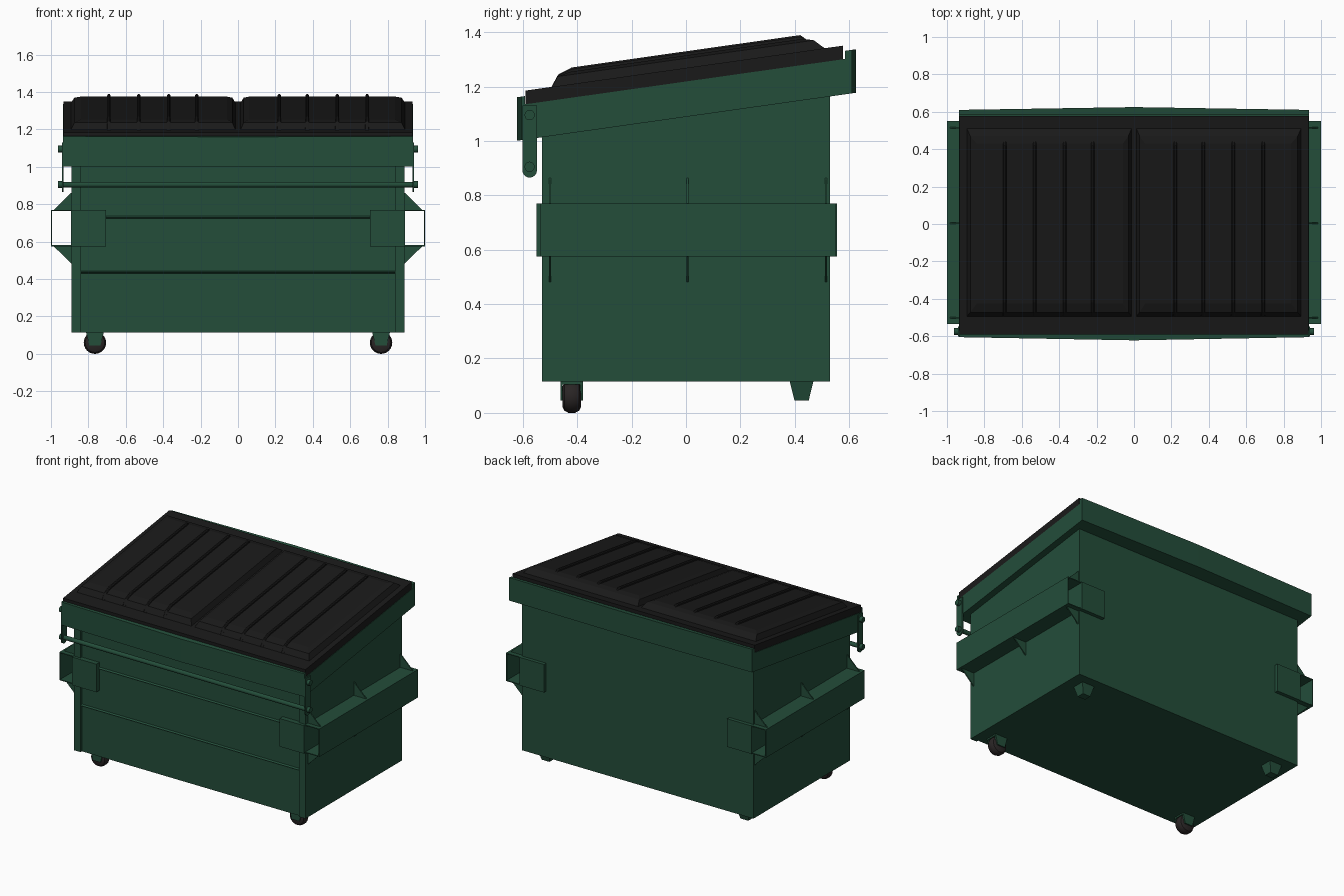
import bpy, bmesh
from math import pi, cos, sin

if "Cube" in bpy.data.objects:
    bpy.data.objects.remove(bpy.data.objects["Cube"])

def material(name, col):
    m = bpy.data.materials.new(name)
    m.diffuse_color = (*col, 1)
    m.use_nodes = True
    m.node_tree.nodes["Principled BSDF"].inputs["Base Color"].default_value = m.diffuse_color
    return m

GREEN = material("green_steel", (0.017, 0.075, 0.042))
BLACK = material("black_plastic", (0.010, 0.010, 0.010))
RUBBER = material("dark_rubber", (0.022, 0.018, 0.018))
SLOPE, BASE = 0.1416, 1.2685          # plane of the sloping lid top

def tilt(x, y, h):
    return (x, y, BASE + SLOPE * y + h)

def loft(name, rings, mat, caps=True, closed=False):
    """Skin a list of equal-length rings of points."""
    bm = bmesh.new()
    vs = [[bm.verts.new(p) for p in r] for r in rings]
    n = len(vs[0])
    pairs = list(zip(vs, vs[1:])) + ([(vs[-1], vs[0])] if closed else [])
    for a, b in pairs:
        for i in range(n):
            j = (i + 1) % n
            bm.faces.new((a[i], a[j], b[j], b[i]))
    if caps and not closed:
        bm.faces.new(vs[0])
        bm.faces.new(vs[-1])
    bmesh.ops.recalc_face_normals(bm, faces=bm.faces)
    me = bpy.data.meshes.new(name)
    bm.to_mesh(me)
    bm.free()
    me.materials.append(mat)
    ob = bpy.data.objects.new(name, me)
    bpy.context.collection.objects.link(ob)
    return ob

def rect(x0, x1, y0, y1):
    return [(x0, y0), (x1, y0), (x1, y1), (x0, y1)]

def box(name, x0, x1, y0, y1, z0, z1, mat=GREEN):
    r = rect(x0, x1, y0, y1)
    return loft(name, [[(x, y, z) for x, y in r] for z in (z0, z1)], mat)

def slab(name, outline, h0, h1, mat=GREEN):
    """Prism lying in the sloping plane of the lid."""
    return loft(name, [[tilt(x, y, h) for x, y in outline] for h in (h0, h1)], mat)

def along_x(name, yz, x0, x1, mat=GREEN):
    return loft(name, [[(x, y, z) for y, z in yz] for x in (x0, x1)], mat)

def along_y(name, xz, y0, y1, mat=GREEN):
    return loft(name, [[(x, y, z) for x, z in xz] for y in (y0, y1)], mat)

def disc(cu, cv, r, n=16):
    return [(cu + r * cos(2 * pi * i / n), cv + r * sin(2 * pi * i / n)) for i in range(n)]

def smooth(ob):
    for o in bpy.context.selected_objects:
        o.select_set(False)
    ob.select_set(True)
    bpy.context.view_layer.objects.active = ob
    bpy.ops.object.shade_smooth_by_angle(angle=0.6)

# Bin body with corner posts and recessed front panel
plan = [(-.89, -.53), (-.84, -.53), (-.84, -.515), (.84, -.515),
        (.84, -.53), (.89, -.53), (.89, .53), (-.89, .53)]
loft("body", [[(x, y, .115) for x, y in plan],
              [tilt(x, y, -.17) for x, y in plan]], GREEN)

# Horizontal creases on the front panel
for z in (.437, .73):
    along_x("front_crease", [(-.51, z - .01), (-.527, z), (-.51, z + .01)], -.84, .84)

# Sloping rim band, bowed at front and back, with raised lips
rim = [(-.935, -.605), (0, -.622), (.935, -.605), (.935, .61), (0, .625), (-.935, .61)]
slab("rim_band", rim, -.18, -.05)
slab("front_lip", [(-.935, -.605), (0, -.622), (.935, -.605), (.935, -.592), (-.935, -.592)], -.05, -.02)
slab("back_lip", [(.935, .61), (0, .625), (-.935, .61), (-.935, .585), (.935, .585)], -.05, -.02)

for s, side in ((-1, "left"), (1, "right")):
    # Lid half with domed panel
    slab(side + "_lid", rect(0, s * .932, -.59, .577), -.05, 0, BLACK)
    dome = [(.012, .895, -.495, .512, -.002), (.03, .875, -.472, .47, .035),
            (.06, .84, -.425, .43, .046)]
    loft(side + "_lid_dome", [[tilt(x, y, h) for x, y in rect(s * a, s * b, c, d)]
                              for a, b, c, d, h in dome], BLACK)

    # Stiffening ribs on the lid
    for x in (.22, .37, .53, .69):
        path = [(-.495, 0), (-.47, .042), (-.42, .061), (.42, .061), (.445, .04)]
        loft(side + "_lid_rib", [[tilt(s * x + dx, y, h * f) for dx, f in
                                  ((-.011, 0), (-.009, .9), (-.004, 1), (.004, 1), (.009, .9), (.011, 0))]
                                 for y, h in path], BLACK)

    # Open-ended fork pocket
    outer = [(s * .885, .575), (s * 1.0, .575), (s * 1.0, .77), (s * .885, .77)]
    inner = [(s * .892, .581), (s * .994, .581), (s * .994, .764), (s * .892, .764)]
    loft(side + "_fork_pocket", [[(x, y, z) for x, z in p] for p, y in
                                 ((outer, -.535), (outer, .55), (inner, .55), (inner, -.535))],
         GREEN, closed=True)
    # Pocket reinforcement plates on front and back faces
    for y0, y1, end in ((-.55, -.51, "front"), (.525, .555, "back")):
        box(f"{side}_{end}_pocket_plate", s * .705, s * .892, y0, y1, .575, .77)
    # Triangular gussets above and below the pocket
    for y in (-.5, .005, .515):
        for za, zb in ((.77, .865), (.575, .48)):
            along_y(side + "_gusset", [(s * .888, za), (s * .985, za), (s * .888, zb)],
                    y - .004, y + .004)

    # Hinge arm with rounded bottom and two bolts
    arm = [(-.602, 1.13)] + [(-.575 + .027 * cos(pi + i * pi / 8), .892 + .027 * sin(pi + i * pi / 8))
                             for i in range(9)] + [(-.548, 1.13)]
    along_x(side + "_hinge_arm", arm, s * .932, s * .942)
    for z in (.905, 1.095):
        smooth(along_x(side + "_bolt", disc(-.575, z, .019, 12), s * .935, s * .963))

    # Front wheel with fork plates
    wx, wy = s * .765, -.42
    smooth(loft(side + "_wheel", [[(x, wy + dy, z) for x, z in disc(wx, .06, r, 24)] for dy, r in
                                  ((-.034, .038), (-.027, .052), (-.012, .06), (.012, .06),
                                   (.027, .052), (.034, .038))], RUBBER))
    fork = [(wx - .048, .118), (wx + .048, .118), (wx + .03, .045), (wx - .03, .045)]
    along_y(side + "_wheel_fork_front", fork, wy - .042, wy - .034)
    along_y(side + "_wheel_fork_back", fork, wy + .03, wy + .042)
    box(side + "_wheel_mount", wx - .046, wx + .046, wy - .042, wy + .042, .105, .118)

    # Tapered back foot
    loft(side + "_back_foot", [[(x, y, z) for x, y in rect(wx - a, wx + a, .425 - b, .425 + b)]
                               for a, b, z in ((.03, .026, .045), (.048, .044, .118))], GREEN)

# Hinge rod across the front
smooth(along_x("front_rod", disc(-.575, .905, .015), -.955, .955))
